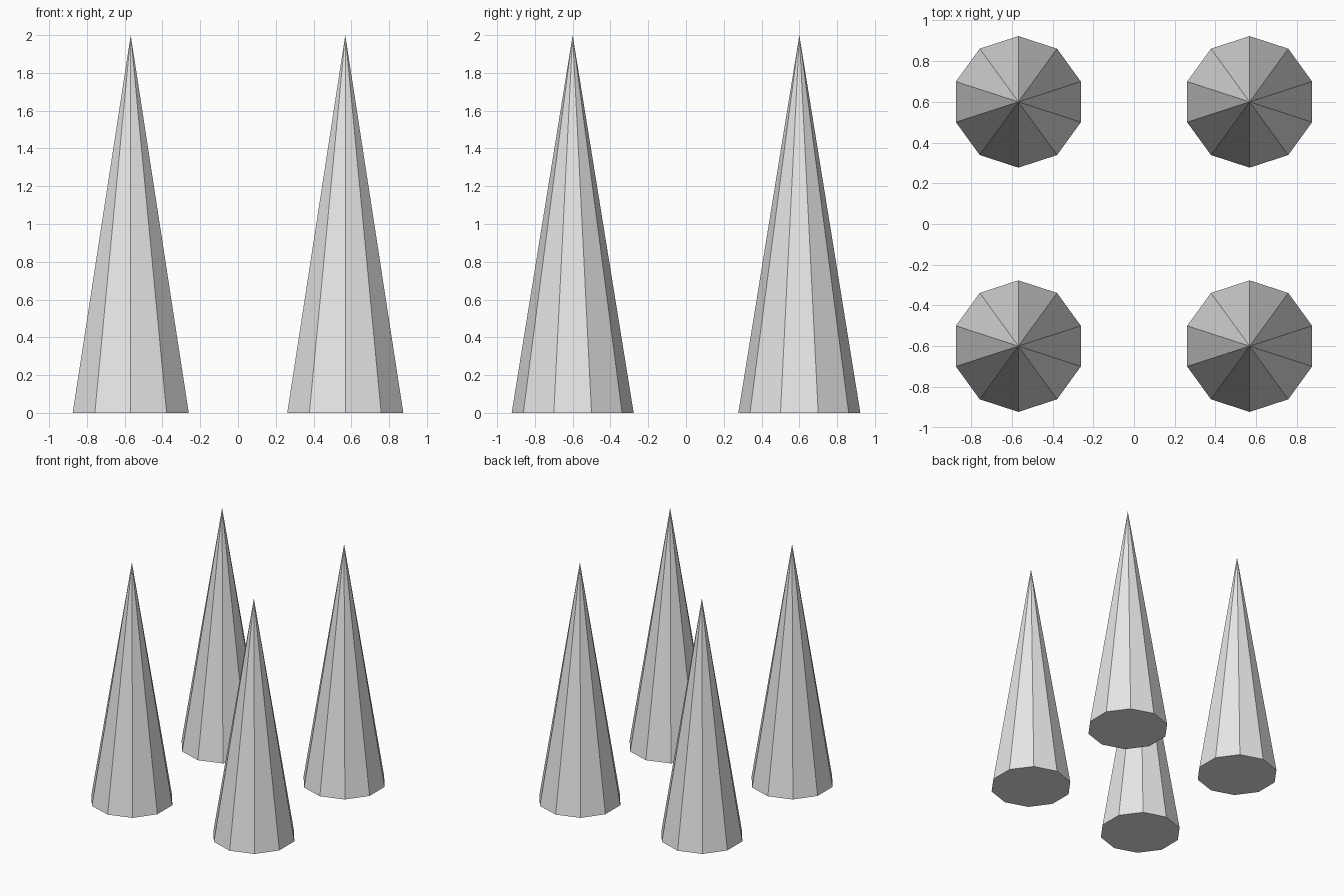
import bpy

cube = bpy.data.objects.get("Cube")
if cube:
    bpy.data.objects.remove(cube, do_unlink=True)

# Single light grey colour
GREY = (0.8, 0.8, 0.8, 1.0)
grey = bpy.data.materials.new("light_grey")
grey.use_nodes = True
grey.diffuse_color = GREY
for node in grey.node_tree.nodes:
    if node.type == 'BSDF_PRINCIPLED':
        node.inputs["Base Color"].default_value = GREY

SIDES, RADIUS, HEIGHT = 10, 0.323, 2.0
SPACING_X, SPACING_Y = 0.568, 0.6


def add_cone(name, x, y):
    """Flat-shaded closed cone standing on the ground, one corner facing +y."""
    bpy.ops.mesh.primitive_cone_add(vertices=SIDES, radius1=RADIUS, radius2=0,
                                    depth=HEIGHT, location=(x, y, HEIGHT / 2))
    cone = bpy.context.object
    cone.name = name
    cone.data.materials.append(grey)


# Four cones, one at each corner of a rectangle
for depth_name, sy in (("front", -1), ("back", 1)):
    for side_name, sx in (("right", -1), ("left", 1)):
        add_cone(f"{depth_name}_{side_name}_cone", sx * SPACING_X, sy * SPACING_Y)
